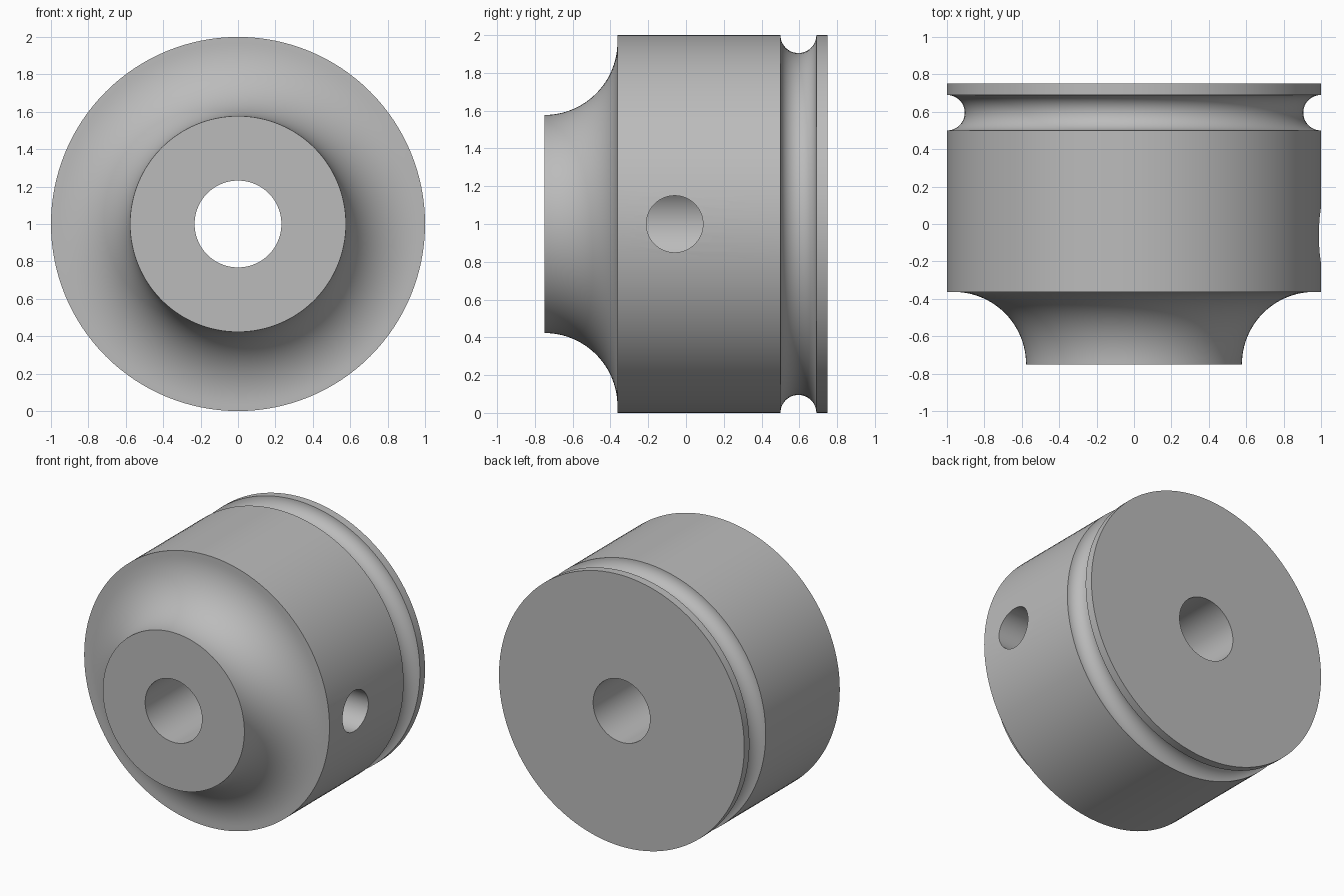
import bpy, bmesh
from math import sin, cos, pi, radians
from mathutils import Vector

cube = bpy.data.objects.get("Cube")
if cube:
    bpy.data.objects.remove(cube, do_unlink=True)

CENTRE_Z = 1.0
BORE, HUB, RIM = 0.232, 0.577, 1.0
FRONT, SHOULDER, BACK = -0.75, -0.363, 0.75

grey = bpy.data.materials.new("plain grey")
grey.use_nodes = True
colour = (0.5, 0.5, 0.5, 1)
grey.diffuse_color = colour
grey.node_tree.nodes["Principled BSDF"].inputs["Base Color"].default_value = colour


def arc(y, r, radius, start, end, steps):
    """Points (y, r) on a circular arc, angles in degrees."""
    angles = [radians(start + (end - start) * i / steps) for i in range(steps + 1)]
    return [(y + radius * cos(a), r + radius * sin(a)) for a in angles]


def turn(name, profile, steps):
    """Revolve a closed (y, radius) profile around the y axis."""
    bm = bmesh.new()
    verts = [bm.verts.new((r, y, 0)) for y, r in profile]
    edges = [bm.edges.new((a, b)) for a, b in zip(verts, verts[1:] + verts[:1])]
    bmesh.ops.spin(bm, geom=verts + edges, cent=(0, 0, 0), axis=(0, 1, 0),
                   angle=2 * pi, steps=steps, use_merge=True)
    bmesh.ops.remove_doubles(bm, verts=bm.verts, dist=1e-5)
    bmesh.ops.recalc_face_normals(bm, faces=bm.faces)
    bmesh.ops.translate(bm, verts=bm.verts, vec=Vector((0, 0, CENTRE_Z)))
    mesh = bpy.data.meshes.new(name)
    bm.to_mesh(mesh)
    bm.free()
    obj = bpy.data.objects.new(name, mesh)
    bpy.context.collection.objects.link(obj)
    mesh.materials.append(grey)
    return obj


# Collar: hub, concave shoulder, drum, round groove, thin back lip and bore
cove = SHOULDER - FRONT
profile = [(FRONT, BORE)]
profile += arc(FRONT, HUB + cove, cove, -90, 0, 24)
profile += [(SHOULDER, RIM)]
profile += arc(0.595, RIM, 0.095, 180, 360, 24)
profile += [(BACK, RIM), (BACK, BORE)]
collar = turn("collar", profile, 128)

# Set screw hole from the left side into the bore
bpy.ops.mesh.primitive_cylinder_add(vertices=64, radius=0.15, depth=1.2,
                                    location=(0.6, -0.06, CENTRE_Z),
                                    rotation=(0, pi / 2, 0))
cutter = bpy.context.object
cutter.name = "screw_hole_cutter"
cutter.hide_render = True
cutter.data.materials.append(grey)

cut = collar.modifiers.new("screw_hole", 'BOOLEAN')
cut.operation = 'DIFFERENCE'
cut.solver = 'EXACT'
cut.object = cutter

bpy.ops.object.select_all(action='DESELECT')
collar.select_set(True)
bpy.context.view_layer.objects.active = collar
bpy.ops.object.modifier_apply(modifier=cut.name)
bpy.data.objects.remove(cutter, do_unlink=True)
bpy.ops.object.shade_smooth_by_angle(angle=radians(30))
